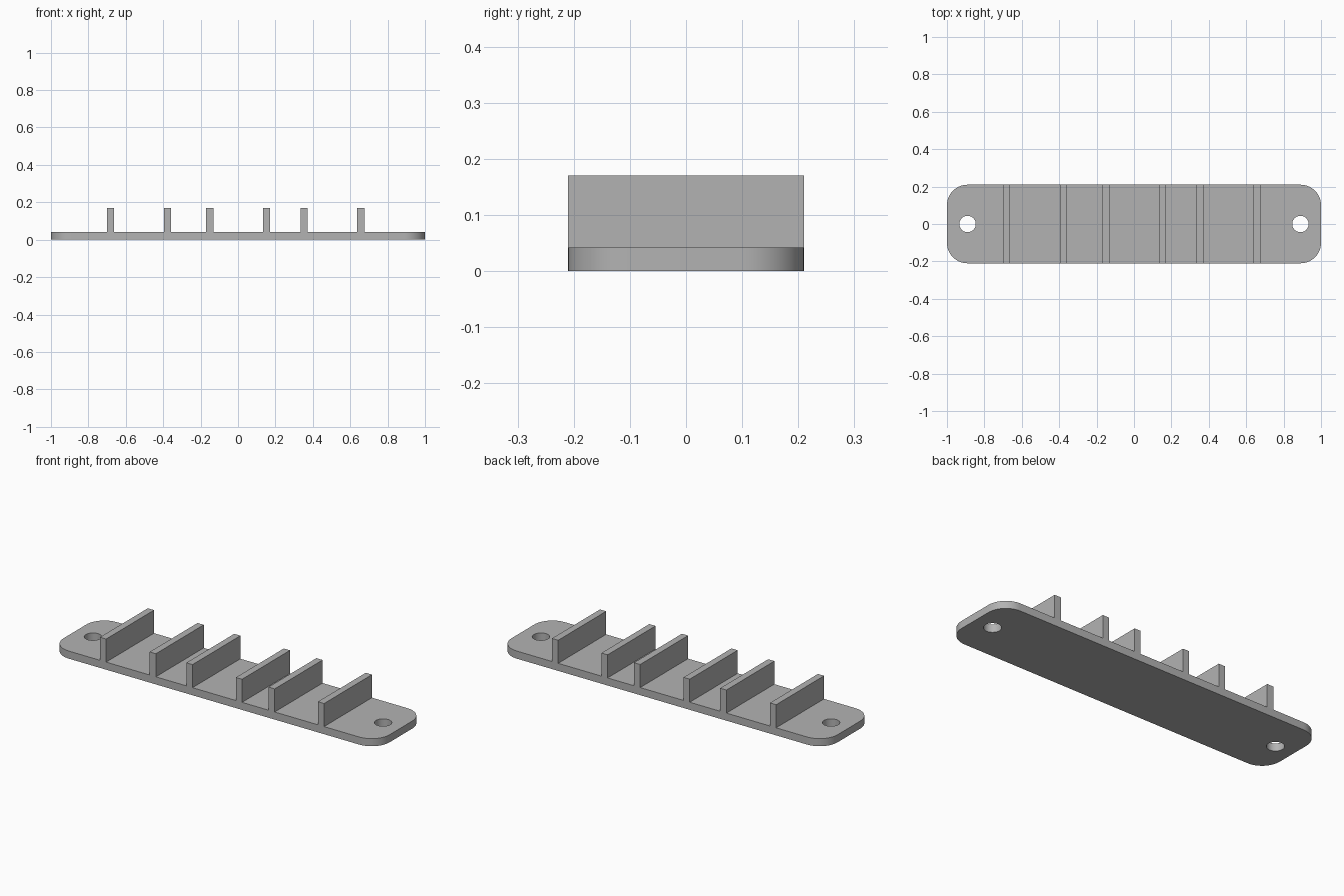
import bpy, bmesh
from math import cos, sin, pi

if "Cube" in bpy.data.objects:
    bpy.data.objects.remove(bpy.data.objects["Cube"], do_unlink=True)

HALF_X, HALF_Y, BASE_Z, TOP_Z = 1.0, 0.21, 0.042, 0.17
CORNER, HOLE_X, HOLE_R = 0.11, 0.89, 0.044
RIB_W = 0.038
RIBS = [-0.681, -0.376, -0.151, 0.153, 0.353, 0.656]

grey = bpy.data.materials.new("plain_grey")
grey.use_nodes = True
colour = (0.45, 0.45, 0.45, 1)
grey.diffuse_color = colour
grey.node_tree.nodes["Principled BSDF"].inputs["Base Color"].default_value = colour


def finish(name, bm):
    mesh = bpy.data.meshes.new(name)
    bmesh.ops.recalc_face_normals(bm, faces=bm.faces)
    bm.to_mesh(mesh)
    bm.free()
    mesh.materials.append(grey)
    obj = bpy.data.objects.new(name, mesh)
    bpy.context.collection.objects.link(obj)
    return obj


def arc(cx, cy, r, start, sweep, steps):
    return [(cx + r * cos(start + sweep * i / steps),
             cy + r * sin(start + sweep * i / steps)) for i in range(steps + 1)]


# Base plate: rounded outline with two screw holes, filled and extruded
outline = []
for k, (sx, sy) in enumerate([(1, 1), (-1, 1), (-1, -1), (1, -1)]):
    outline += arc(sx * (HALF_X - CORNER), sy * (HALF_Y - CORNER), CORNER, k * pi / 2, pi / 2, 12)
loops = [outline] + [arc(s * HOLE_X, 0, HOLE_R, 0, 2 * pi, 32)[:-1] for s in (-1, 1)]

bm = bmesh.new()
edges = []
for loop in loops:
    verts = [bm.verts.new((x, y, 0)) for x, y in loop]
    edges += [bm.edges.new((verts[i - 1], verts[i])) for i in range(len(verts))]
bmesh.ops.triangle_fill(bm, edges=edges, use_beauty=True, normal=(0, 0, 1))
top = bmesh.ops.extrude_face_region(bm, geom=bm.faces[:])["geom"]
bmesh.ops.translate(bm, vec=(0, 0, BASE_Z),
                    verts=[v for v in top if isinstance(v, bmesh.types.BMVert)])
plate = finish("base_plate", bm)
bpy.ops.object.select_all(action="DESELECT")
plate.select_set(True)
bpy.context.view_layer.objects.active = plate
bpy.ops.object.shade_smooth_by_angle()

# Upright divider ribs across the full depth of the plate
for i, x in enumerate(RIBS):
    bm = bmesh.new()
    bmesh.ops.create_cube(bm, size=1)
    bmesh.ops.scale(bm, vec=(RIB_W, 2 * HALF_Y, TOP_Z - BASE_Z), verts=bm.verts)
    bmesh.ops.translate(bm, vec=(x, 0, (TOP_Z + BASE_Z) / 2), verts=bm.verts)
    finish(f"divider_rib_{i + 1}", bm)
